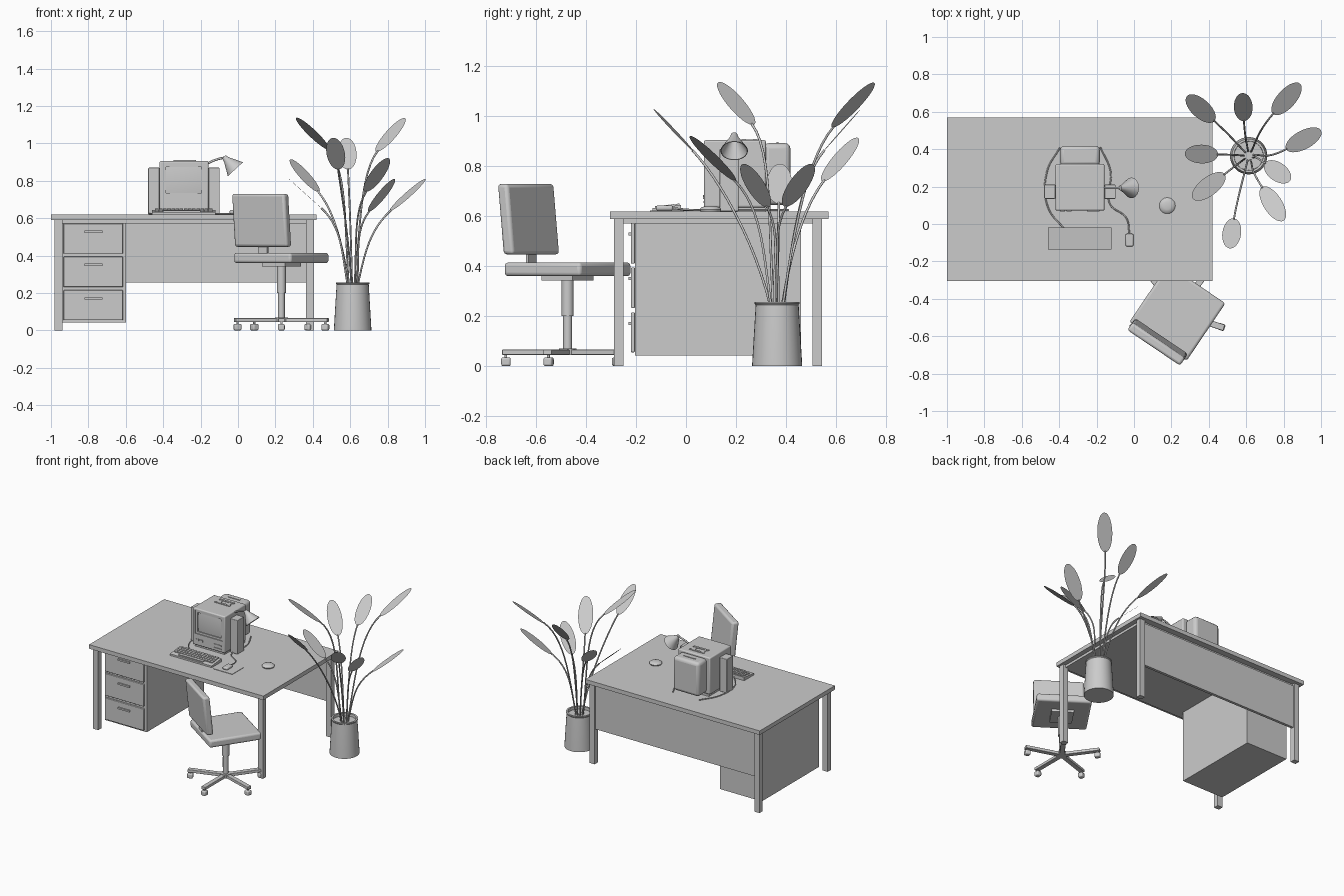
import bpy, bmesh, math
from mathutils import Vector, Matrix

if "Cube" in bpy.data.objects:
    bpy.data.objects.remove(bpy.data.objects["Cube"])


def finish(name, bm, smooth=False, bevel=0, segs=3):
    me = bpy.data.meshes.new(name)
    bmesh.ops.recalc_face_normals(bm, faces=bm.faces[:])
    bm.to_mesh(me)
    bm.free()
    ob = bpy.data.objects.new(name, me)
    bpy.context.collection.objects.link(ob)
    if bevel:
        m = ob.modifiers.new("bevel", "BEVEL")
        m.width, m.segments = bevel, segs
    if smooth or bevel:
        bpy.ops.object.select_all(action='DESELECT')
        ob.select_set(True)
        bpy.context.view_layer.objects.active = ob
        bpy.ops.object.shade_smooth_by_angle(angle=math.radians(35))
    return ob


def boxes(name, items, bevel=0, shear=None, mat=None):
    """Items are (x0, x1, y0, y1, z0, z1)."""
    bm = bmesh.new()
    for x0, x1, y0, y1, z0, z1 in items:
        m = Matrix.Translation(((x0 + x1) / 2, (y0 + y1) / 2, (z0 + z1) / 2))
        bmesh.ops.create_cube(bm, size=1, matrix=m @ Matrix.Diagonal((x1 - x0, y1 - y0, z1 - z0, 1)))
    if shear:
        for v in bm.verts:
            v.co = shear(v.co)
    if mat:
        bm.transform(mat)
    return finish(name, bm, bevel=bevel)


def lathe(name, profile, mat, n=32):
    bm = bmesh.new()
    vs = [bm.verts.new((r, 0, z)) for r, z in profile]
    es = [bm.edges.new(p) for p in zip(vs, vs[1:])]
    bmesh.ops.spin(bm, geom=vs + es, cent=(0, 0, 0), axis=(0, 0, 1), angle=math.tau, steps=n)
    bmesh.ops.remove_doubles(bm, verts=bm.verts[:], dist=1e-5)
    bm.transform(mat)
    return finish(name, bm, smooth=True)


def tube(name, pts, r, handles=False):
    cu = bpy.data.curves.new(name, 'CURVE')
    cu.dimensions, cu.bevel_depth, cu.bevel_resolution, cu.use_fill_caps = '3D', r, 2, True
    if handles:
        sp = cu.splines.new('BEZIER')
        sp.bezier_points.add(1)
        a, ha, hb, b = map(Vector, pts)
        for p, co, l, rt in ((sp.bezier_points[0], a, a, ha), (sp.bezier_points[1], b, hb, b)):
            p.co, p.handle_left, p.handle_right = co, l, rt
    else:
        sp = cu.splines.new('BEZIER')
        sp.bezier_points.add(len(pts) - 1)
        for p, co in zip(sp.bezier_points, pts):
            p.co = co
            p.handle_left_type = p.handle_right_type = 'AUTO'
    ob = bpy.data.objects.new(name, cu)
    bpy.context.collection.objects.link(ob)


T = Matrix.Translation

# Desk
boxes("desktop", [(-1, .42, -.305, .57, .59, .62)])
boxes("desk_legs", [(x, x + .042, y, y + .038, 0, .59) for x in (-.98, .363) for y in (-.288, .507)])
boxes("under_frame", [(-.96, .385, -.27, .525, .572, .59)])
boxes("tray_handle", [(-.32, -.26, -.278, -.27, .578, .586)])
boxes("back_panel", [(-.938, .363, .515, .535, .255, .575)])
boxes("drawer_cabinet", [(-.94, -.6, -.205, .46, .043, .577)])
drawers = ((.055, .215), (.232, .395), (.41, .572))
boxes("drawer_fronts", [(-.933, -.615, -.22, -.205, a, b) for a, b in drawers], bevel=.004)
boxes("drawer_handles", [(-.82, -.725, -.23, -.219, b - .05, b - .038) for a, b in drawers])

# Computer case with a recessed screen
case = boxes("computer_case", [(-.42, -.158, .072, .32, .635, .905)], bevel=.008)
cutter = boxes("screen_cutter", [(-.4, -.178, .04, .09, .72, .89)])
cutter.hide_render = True
cutter.hide_viewport = True
cut = case.modifiers.new("recess", "BOOLEAN")
cut.object, cut.operation = cutter, 'DIFFERENCE'
boxes("screen_frame", [(-.4, -.178, .078, .09, .72, .735), (-.4, -.178, .078, .09, .875, .89),
                       (-.4, -.384, .078, .09, .735, .875), (-.194, -.178, .078, .09, .735, .875)])
bm = bmesh.new()
bmesh.ops.create_grid(bm, x_segments=12, y_segments=12, size=1)
for v in bm.verts:
    x, y = v.co.x, v.co.y
    v.co = (-.289 + .097 * x, .08 + .004 * (x * x + y * y), .805 + .072 * y)
finish("screen_glass", bm, smooth=True)
boxes("computer_base", [(-.41, -.168, .085, .32, .62, .636)])
boxes("computer_back", [(-.395, -.183, .31, .418, .645, .893)], bevel=.022)
boxes("case_slots", [(-.25, -.185, .068, .075, .678, .686), (-.25, -.185, .068, .075, .655, .66),
                     (-.395, -.37, .068, .075, .67, .684), (-.36, -.335, .068, .075, .67, .684)])
boxes("top_vents", [(-.345, -.225, y, y + .016, .9, .91) for y in (.222, .27)]
      + [(x, x + .025, .238, .27, .9, .908) for x in (-.335, -.26)]
      + [(-.335, -.24, .362, .37, .89, .897)])
for side, x in (("left", -.48), ("right", -.158)):
    boxes(side + "_speaker", [(x, x + .06, .135, .21, .62, .87)], bevel=.004)

# Keyboard, sloping up to the rear
slope = lambda c: Vector((c.x, c.y, c.z + (c.y + .135) * .11 if c.z > .625 else c.z))
boxes("keyboard", [(-.46, -.12, -.135, -.02, .62, .632)], shear=slope)
keys = [(-.445 + i * .0222, -.426 + i * .0222, y, y + .0165, .631, .639)
        for i in range(14) for y in (-.102, -.082, -.062, -.042)]
boxes("keys", keys + [(-.4, -.2, -.124, -.107, .631, .639)], shear=slope)

# Mouse, mat, cords and paperweight
boxes("mouse_mat", [(-.1, .055, -.145, -.01, .62, .623)])
boxes("mouse", [(-.045, -.003, -.12, -.052, .623, .643)], bevel=.008)
tube("keyboard_cord", [(-.395, .41, .625), (-.465, .28, .625), (-.46, .09, .625), (-.37, -.03, .625)], .004)
tube("mouse_cord", [(-.18, .41, .625), (-.125, .28, .625), (-.13, .11, .625), (-.04, .03, .625), (-.024, -.055, .632)], .004)
lathe("paperweight", [(0, 0), (.04, 0), (.043, .008), (.036, .016), (.02, .02), (0, .021)], T((.178, .098, .62)))

# Lamp clipped on the case
axis = Vector((.06, 0, -.065))
aim = T((-.075, .193, .928)) @ axis.to_track_quat('Z', 'Y').to_matrix().to_4x4()
lathe("lamp_shade", [(0, 0), (.012, .0), (.018, .02), (.055, .09), (.052, .09), (.014, .022), (0, .018)], aim)
tube("lamp_arm", [(-.17, .193, .89), (-.12, .193, .912), (-.07, .193, .925)], .006)

# Plant pot and soil
cx, cy = .613, .365
lathe("plant_pot", [(0, 0), (.1, 0), (.1, .01), (.086, .245), (.09, .25), (.09, .256), (.078, .256),
                    (.077, .235), (0, .235)], T((cx, cy, 0)))

# Leaves: base point, then tip point
leaves = [((.43, .55, .74), (.283, .684, .915)), ((.588, .55, .86), (.58, .7, 1.03)),
          ((.743, .588, .955), (.888, .75, 1.136)), ((.813, .4, .638), (1, .5, .81)),
          ((.7, .326, .635), (.835, .232, .81)), ((.684, .198, .74), (.8, .018, .922)),
          ((.535, .03, .86), (.51, -.13, 1.03)), ((.485, .267, .965), (.315, .135, 1.138)),
          ((.45, .372, .65), (.272, .376, .81))]
for i, (b, t) in enumerate(leaves):
    b, t = Vector(b), Vector(t)
    d = t - b
    out = Vector((b.x - cx, b.y - cy, 0))
    side = d.cross(Vector((0, 0, 1))).normalized() * .05
    foot = Vector((cx, cy, .23)) + out.normalized() * .025
    tube(f"stem_{i + 1}", [foot, foot + out * .2 + Vector((0, 0, (b.z - .23) * .45)), b - d * .6, b + d * .03],
         .005, handles=True)
    bm = bmesh.new()
    ring = [bm.verts.new((b + t) / 2 - d / 2 * math.cos(a) + side * math.sin(a))
            for a in (k * math.tau / 28 for k in range(28))]
    bm.faces.new(ring)
    bmesh.ops.solidify(bm, geom=bm.faces[:], thickness=.003)
    finish(f"leaf_{i + 1}", bm)

# Chair, turned towards the desk
px, py = .232, -.474
turn = T((px, py, 0)) @ Matrix.Rotation(math.radians(-34), 4, 'Z')
boxes("seat", [(-.185, .185, -.185, .185, .36, .415)], bevel=.014, mat=turn)
boxes("backrest", [(-.17, .17, -.205, -.155, .447, .73)], bevel=.014, mat=turn,
      shear=lambda c: Vector((c.x, c.y - (c.z - .5) * .1, c.z)))
boxes("backrest_support", [(-.03, .03, -.18, -.17, .4, .5)], mat=turn)
boxes("seat_plate", [(-.075, .075, -.075, .075, .343, .361)], mat=turn)
lathe("chair_column", [(0, .045), (.035, .045), (.035, .07), (.018, .07), (.018, .2), (.024, .2), (.024, .345), (0, .345)],
      T((px, py, 0)), 24)
for i in range(5):
    spoke = T((px, py, 0)) @ Matrix.Rotation(math.radians(-90 + 72 * i), 4, 'Z')
    boxes(f"chair_foot_{i + 1}", [(0, .262, -.017, .017, .045, .066)], bevel=.003, mat=spoke)
    boxes(f"caster_{i + 1}", [(.228, .266, -.018, .018, 0, .035)], bevel=.008, mat=spoke)
    boxes(f"caster_pin_{i + 1}", [(.242, .252, -.005, .005, .03, .05)], mat=spoke)
